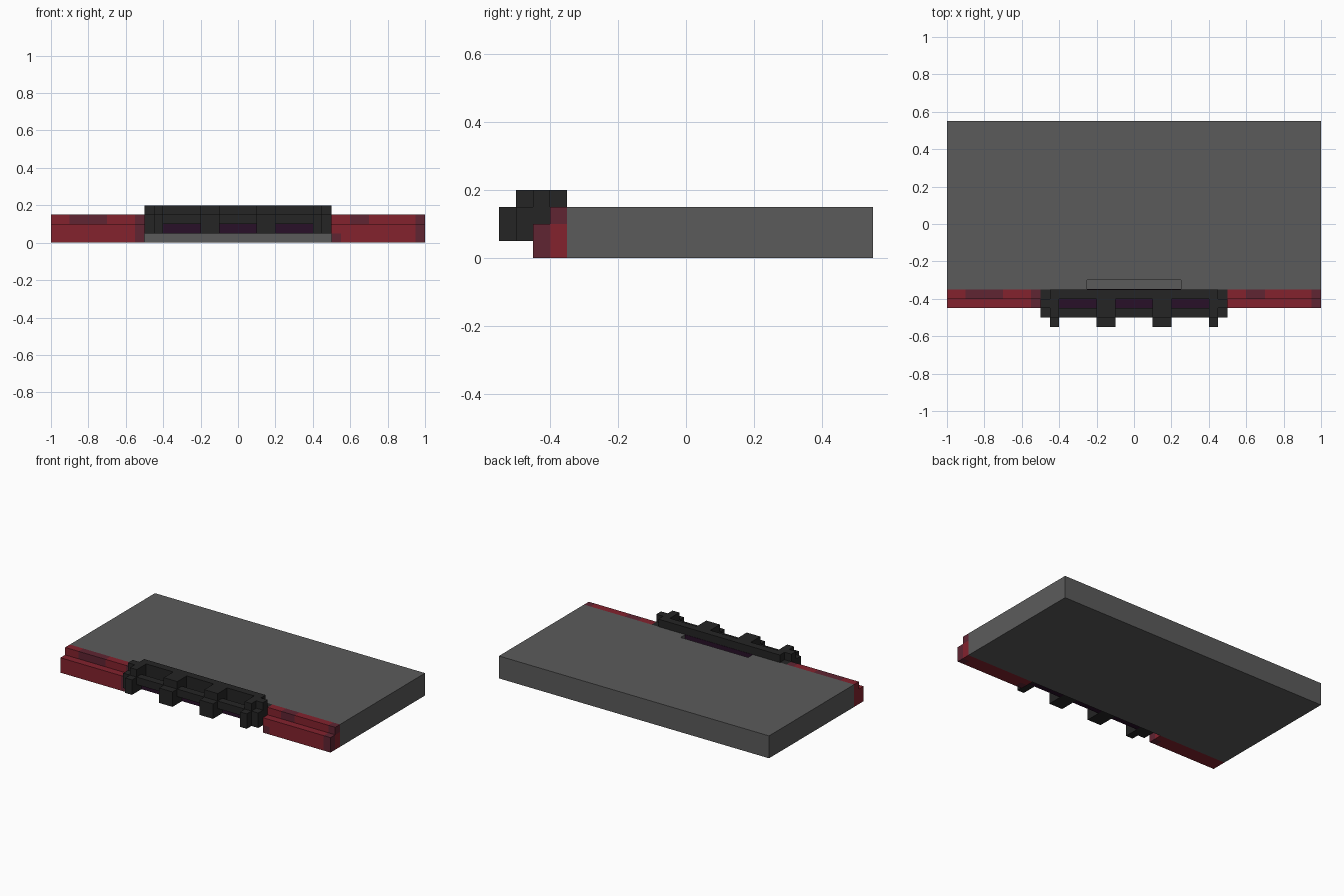
import bpy, bmesh

if "Cube" in bpy.data.objects:
    bpy.data.objects.remove(bpy.data.objects["Cube"])


def material(name, rgb):
    m = bpy.data.materials.new(name)
    m.diffuse_color = (*rgb, 1)
    m.use_nodes = True
    m.node_tree.nodes["Principled BSDF"].inputs["Base Color"].default_value = m.diffuse_color
    return m


GREY = material("grey", (0.105, 0.105, 0.105))
RED = material("red", (0.23, 0.016, 0.027))
DARK_RED = material("dark red", (0.115, 0.018, 0.032))
BLACK = material("black", (0.018, 0.018, 0.018))
PURPLE = material("dark purple", (0.021, 0.005, 0.021))


def boxes(name, mat, *spans):
    """One object made of boxes, each given as x0, x1, y0, y1, z0, z1."""
    bm = bmesh.new()
    for x0, x1, y0, y1, z0, z1 in spans:
        vs = bmesh.ops.create_cube(bm, size=1)["verts"]
        for v in vs:
            v.co = (x1 if v.co.x > 0 else x0,
                    y1 if v.co.y > 0 else y0,
                    z1 if v.co.z > 0 else z0)
    me = bpy.data.meshes.new(name)
    bm.to_mesh(me)
    bm.free()
    me.materials.append(mat)
    ob = bpy.data.objects.new(name, me)
    bpy.context.collection.objects.link(ob)
    return ob


# Main slab with a shallow notch behind the guard
slab = boxes("slab", GREY, (-1, 1, -0.35, 0.55, 0, 0.15))
cutter = boxes("notch_cutter", GREY, (-0.25, 0.25, -0.4, -0.3, 0.05, 0.2))
cutter.hide_render = True
cutter.hide_viewport = True
cut = slab.modifiers.new("notch", "BOOLEAN")
cut.object = cutter
cut.solver = "EXACT"

# Stepped red bumper halves, split along x where the paint is darker
LOW, HIGH = (-0.45, -0.4, 0, 0.1), (-0.4, -0.35, 0.1, 0.15)
boxes("bumper_core", RED, *[(a, b, -0.4, -0.35, 0, 0.1) for a, b in ((-1, -0.5), (0.5, 1))])
boxes("bumper_lower", RED, (-1, -0.55, *LOW), (0.55, 0.95, *LOW),
      (0.5, 0.55, -0.45, -0.4, 0.05, 0.1))
boxes("bumper_lower_dark", DARK_RED, (-0.55, -0.5, *LOW), (0.95, 1, *LOW),
      (0.5, 0.55, -0.45, -0.4, 0, 0.05))
boxes("bumper_upper", RED, *[(a, b, *HIGH) for a, b in
      ((-1, -0.9), (-0.7, -0.55), (0.5, 0.6), (0.7, 0.95))])
boxes("bumper_upper_dark", DARK_RED, *[(a, b, *HIGH) for a, b in
      ((-0.9, -0.7), (-0.55, -0.5), (0.6, 0.7), (0.95, 1))])

# Guard rails and end blocks
boxes("front_rail", BLACK, (-0.5, 0.5, -0.5, -0.45, 0.1, 0.15))
boxes("back_rail", BLACK, (-0.45, 0.45, -0.4, -0.35, 0.1, 0.2))
for side, (a, b) in {"left": (-0.5, -0.45), "right": (0.45, 0.5)}.items():
    boxes(side + "_end_block", BLACK,
          (a, b, -0.45, -0.4, 0.05, 0.2),
          (a, b, -0.5, -0.45, 0.05, 0.1),
          (a, b, -0.4, -0.35, 0.05, 0.15))

# Upright ribs, each with a tooth sticking out in front
for i, (a, b) in enumerate(((-0.45, -0.4), (-0.2, -0.1), (0.1, 0.2), (0.4, 0.45))):
    boxes(f"rib_{i + 1}", BLACK,
          (a, b, -0.5, -0.4, 0.05, 0.2),
          (a, b, -0.55, -0.5, 0.05, 0.15))

# Purple lining between the ribs, and behind the guard in the notch
boxes("guard_lining", PURPLE, (-0.45, 0.45, -0.45, -0.35, 0.05, 0.1))
boxes("notch_lining", PURPLE, (-0.25, 0.25, -0.352, -0.348, 0.05, 0.15))
